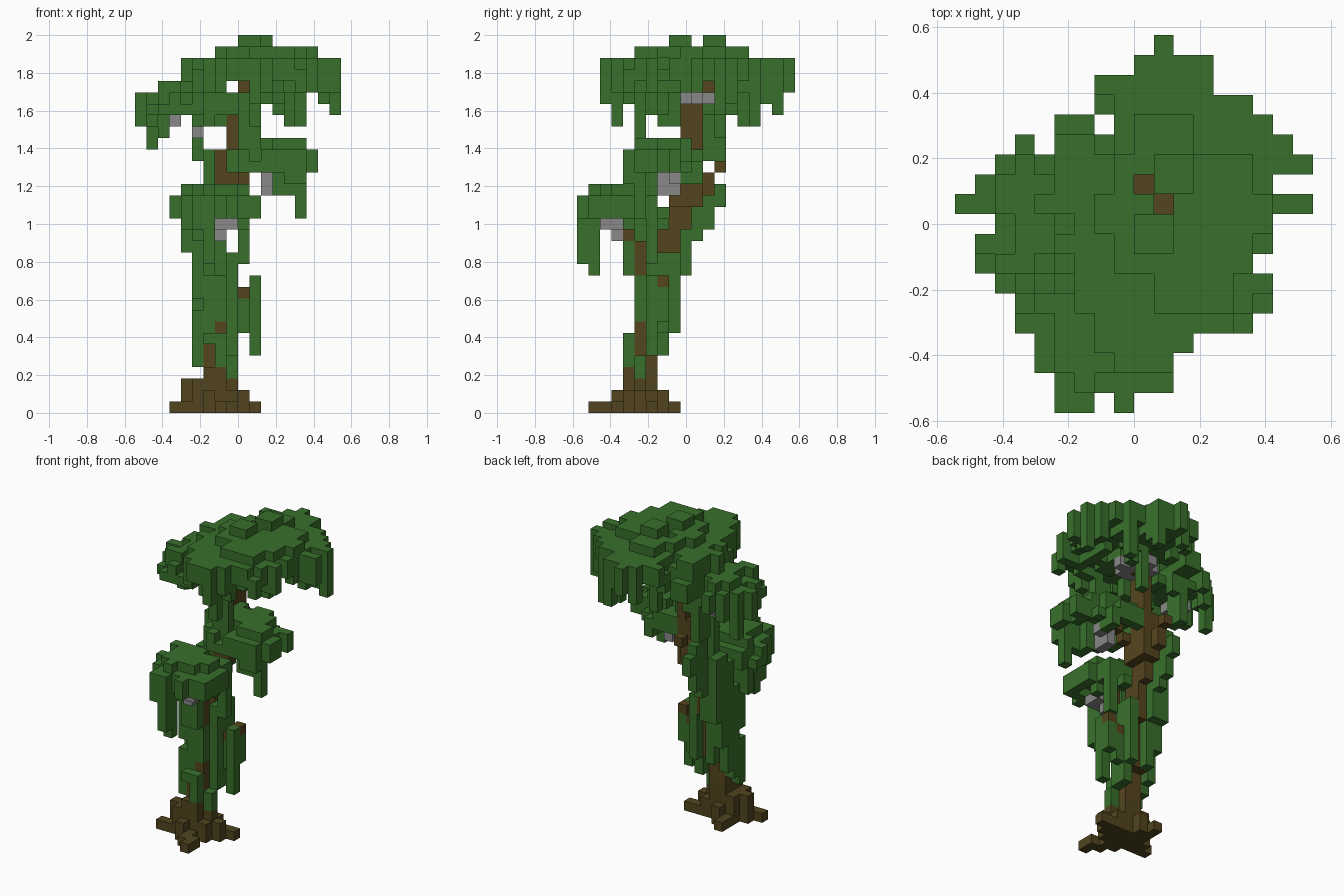
import bpy, bmesh, random
from mathutils import Vector

random.seed(4)
cube = bpy.data.objects.get("Cube")
if cube:
    bpy.data.objects.remove(cube)

UNIT = 2 / 33                      # edge of one block
ORIGIN = Vector((9, 9.5, 0))       # block coordinates of the centre
SHAFT = {(9, 11), (10, 10)}        # open pit above the trunk tip
TIP = 28
occupied = {}                      # block cell -> part name
part_material = {}


def material(name, colour):
    mat = bpy.data.materials.new(name)
    mat.use_nodes = True
    rgba = (*colour, 1)
    mat.diffuse_color = rgba
    mat.node_tree.nodes["Principled BSDF"].inputs["Base Color"].default_value = rgba
    return mat


leaf = material("leaf green", (.039, .163, .024))
bark = material("bark brown", (.09, .06, .013))
root_bark = material("dark bark brown", (.083, .058, .013))
grey = material("knot grey", (.25, .25, .25))


def put(part, mat, cells):
    """Claim free cells for a part; earlier parts keep theirs."""
    part_material[part] = mat
    for cell in cells:
        if cell[:2] not in SHAFT or cell[2] <= TIP:
            occupied.setdefault(cell, part)


def box(xs, ys, zs):
    """Cells of a box from inclusive (low, high) ranges."""
    span = lambda r: range(r[0], r[1] + 1)
    return [(i, j, k) for i in span(xs) for j in span(ys) for k in span(zs)]


def column(i, j, low, high):
    return [(i, j, k) for k in range(low, high + 1)]


def erode(flat, times):
    for _ in range(times):
        flat = {(i, j) for i, j in flat
                if {(i + 1, j), (i - 1, j), (i, j + 1), (i, j - 1)} <= flat}
    return flat


def raise_to(flat, k):
    return [(i, j, k) for i, j in sorted(flat)]


def ragged(flat, chance):
    """Drop some cells along the edge."""
    core = erode(flat, 1)
    return core | {c for c in sorted(flat - core) if random.random() > chance}


def foliage(part, level, first_row, spans, shrink, drips, skirt=1, fringe=0, under=0):
    """Leaf pad: ragged layer and cap, skirt below, fringe and hanging vines."""
    flat = {(i, first_row + n) for n, (a, b) in enumerate(spans)
            for i in range(a, b + 1)}
    core = erode(flat, 1)
    put(part, leaf, raise_to(ragged(flat, .2), level))
    put(part, leaf, raise_to(ragged(erode(flat, shrink), .25), level + 1))
    put(part, leaf, raise_to(flat - erode(flat, skirt), level - 1))
    for i, j in sorted(flat):
        chance = under if (i, j) in core else fringe
        if i not in (3, 4, 8, 9) and j != 11 and random.random() < chance:
            put(part, leaf, [(i, j, level - 2)])
    for i, j, low in drips:
        put(part + "_vines", leaf, column(i, j, low, level))


# Roots: stepped mound with thin arms
mound = box((6, 8), (4, 6), (0, 1)) + box((5, 7), (4, 6), (0, 2)) + box((6, 7), (4, 6), (3, 3))
arms = (box((4, 9), (5, 5), (0, 1)) + box((6, 6), (3, 7), (0, 1))
        + box((4, 4), (5, 5), (2, 2)) + box((8, 8), (5, 5), (2, 2))
        + box((3, 4), (4, 4), (0, 0)) + box((8, 8), (1, 2), (0, 0))
        + box((7, 7), (2, 3), (0, 0))
        + box((9, 10), (6, 6), (0, 0)) + box((5, 5), (7, 8), (0, 0)))
put("roots", root_bark, mound + arms)

# Trunk: leaning stack of short sections
for xs, ys, zs in (((7, 7), (5, 6), (4, 7)), ((6, 6), (5, 6), (4, 6)),
                   ((6, 7), (6, 7), (7, 11)),
                   ((6, 7), (7, 8), (12, 15)), ((6, 7), (8, 9), (16, 17)),
                   ((7, 8), (8, 10), (18, 19)), ((7, 8), (9, 10), (20, 22)),
                   ((8, 8), (9, 10), (23, 26)), ((9, 9), (10, 11), (27, 28)),
                   ((10, 10), (10, 10), (28, 28))):
    put("trunk", bark, box(xs, ys, zs))

# Branches to the pads and broken twigs
put("front_branch", bark, column(7, 5, 12, 14) + [(7, 4, 15), (7, 4, 16), (7, 3, 17)])
put("side_branch", bark, [(9, 8, 20), (10, 8, 21)])
put("back_twig", bark, [(7, 11, 19), (7, 11, 20), (7, 12, 21)])
put("low_twig", bark, [(8, 7, 10), (9, 7, 10), (10, 7, 11)])

# Grey knots beneath the pads
put("crown_knots", grey, box((10, 10), (9, 11), (27, 27)) + box((8, 8), (9, 11), (27, 27))
    + [(9, 9, 27), (9, 12, 27), (11, 10, 27)])
put("side_knots", grey, box((11, 11), (7, 8), (19, 20)) + [(12, 8, 20)])
put("front_knots", grey, box((7, 8), (2, 3), (16, 16)) + [(7, 3, 15)])
put("rear_knots", grey, [(3, 10, 25), (4, 10, 26), (5, 10, 24)])

# Main crown
foliage("crown", 30, 2,
        ((8, 10), (7, 11), (7, 14), (6, 14), (6, 15), (5, 14), (5, 15), (5, 15), (4, 17),
         (5, 15), (5, 17), (5, 16), (8, 15), (7, 14), (7, 12), (9, 12), (10, 10)), 4,
        ((17, 12, 26), (17, 10, 28), (16, 13, 27), (14, 15, 25), (13, 14, 25), (12, 17, 26),
         (9, 17, 27), (12, 16, 27), (10, 18, 28), (10, 3, 25), (10, 2, 27),
         (10, 5, 23), (5, 12, 22), (5, 11, 22), (10, 12, 24), (15, 6, 28), (15, 9, 28),
         (11, 4, 27)), skirt=9, fringe=.6, under=.45)
put("crown_vines", leaf, column(9, 5, 23, 27))
put("crown_top", leaf, box((9, 10), (8, 9), (32, 32)) + box((10, 11), (11, 12), (32, 32))
    + box((8, 14), (7, 12), (31, 31)) + box((10, 13), (5, 6), (31, 31))
    + box((9, 11), (13, 14), (31, 31)) + box((7, 15), (9, 10), (31, 31)))

# Left pad just under the crown
foliage("left_pad", 27, 6,
        ((2, 5), (1, 6), (1, 6), (2, 7), (0, 7), (1, 7), (2, 6), (3, 3)), 1,
        ((0, 10, 25), (1, 11, 23), (2, 9, 24), (1, 8, 25), (2, 12, 25)), fringe=.35)
put("left_pad", leaf, box((5, 6), (13, 14), (27, 28)) + box((7, 8), (7, 7), (26, 27)))

# Right pad at mid height
foliage("right_pad", 22, 4,
        ((9, 14), (8, 15), (8, 15), (8, 14), (8, 15), (8, 13), (9, 12)), 1,
        ((14, 5, 17), (13, 5, 19), (12, 5, 19), (13, 4, 20), (14, 4, 20), (12, 6, 19),
         (9, 4, 21)))
put("right_pad", leaf, box((12, 12), (9, 10), (20, 20)))

# Lower front pad
foliage("front_pad", 18, 0,
        ((5, 6), (5, 10), (4, 10), (4, 10), (3, 10), (3, 9), (4, 9)), 1,
        ((6, 0, 13), (6, 1, 12), (5, 0, 16), (8, 0, 17), (4, 5, 14), (5, 5, 10),
         (9, 6, 13), (9, 4, 16), (4, 2, 16), (5, 3, 15)))

# Vines clinging to the trunk
for vine in ((5, 5, 4, 8), (7, 4, 4, 6), (6, 4, 6, 6), (8, 5, 3, 4), (8, 6, 5, 13),
             (8, 7, 5, 13), (8, 8, 7, 13), (8, 7, 16, 16), (6, 5, 7, 13), (7, 5, 8, 11),
             (6, 4, 12, 14), (7, 4, 12, 14), (5, 6, 5, 14), (5, 7, 6, 17),
             (6, 8, 7, 11), (5, 8, 9, 18), (6, 9, 12, 15), (5, 9, 12, 18), (6, 10, 15, 22),
             (6, 11, 16, 20), (6, 12, 18, 19), (6, 8, 18, 22), (10, 6, 5, 11),
             (9, 7, 7, 9), (10, 7, 8, 10)):
    put("trunk_vines", leaf, column(*vine))


# Turn each part into a shell of visible block faces
SIDES = [Vector(d) for d in ((1, 0, 0), (0, 1, 0), (0, 0, 1))]


def build(part):
    bm = bmesh.new()
    for cell in (c for c, owner in occupied.items() if owner == part):
        centre = Vector(cell) + Vector((.5, .5, .5)) - ORIGIN
        for axis in range(3):
            for sign in (1, -1):
                n = SIDES[axis] * sign
                if tuple(int(a + b) for a, b in zip(cell, n)) in occupied:
                    continue
                u = SIDES[(axis + 1) % 3]
                v = n.cross(u)
                corners = (-u - v, u - v, u + v, v - u)
                bm.faces.new([bm.verts.new((centre + (n + c) / 2) * UNIT) for c in corners])
    bmesh.ops.remove_doubles(bm, verts=bm.verts, dist=UNIT / 100)
    mesh = bpy.data.meshes.new(part)
    bm.to_mesh(mesh)
    bm.free()
    mesh.materials.append(part_material[part])
    bpy.context.collection.objects.link(bpy.data.objects.new(part, mesh))


for part in part_material:
    build(part)
